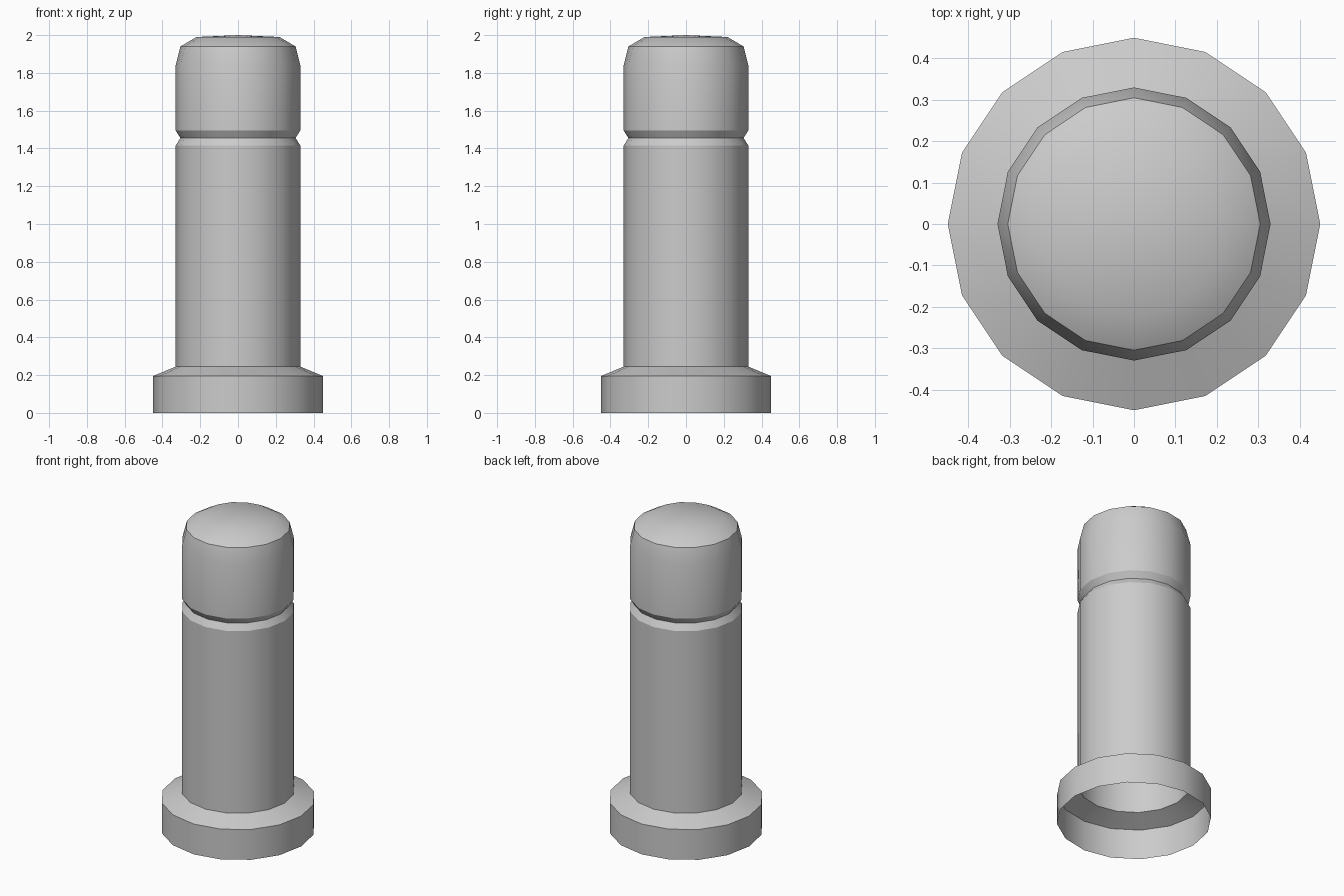
import bpy
import bmesh
import math

cube = bpy.data.objects.get("Cube")
if cube:
    bpy.data.objects.remove(cube)

SIDES = 16

# Plain grey finish
grey = bpy.data.materials.new("plain_grey")
grey.use_nodes = True
colour = (0.6, 0.6, 0.6, 1)
grey.diffuse_color = colour
grey.node_tree.nodes["Principled BSDF"].inputs["Base Color"].default_value = colour


def lathe(name, profile):
    """Spin a (radius, height) profile around z into an open shell."""
    bm = bmesh.new()
    verts = [bm.verts.new((r, 0, z)) for r, z in profile]
    edges = [bm.edges.new(pair) for pair in zip(verts, verts[1:])]
    bmesh.ops.spin(bm, geom=verts + edges, cent=(0, 0, 0), axis=(0, 0, 1),
                   angle=math.tau, steps=SIDES, use_merge=True)
    bmesh.ops.remove_doubles(bm, verts=bm.verts, dist=0.0005)
    bmesh.ops.recalc_face_normals(bm, faces=bm.faces)
    # Keep the open shell facing outwards
    if sum(f.normal.dot(f.calc_center_median()) * f.calc_area() for f in bm.faces) < 0:
        bmesh.ops.reverse_faces(bm, faces=bm.faces)
    mesh = bpy.data.meshes.new(name)
    bm.to_mesh(mesh)
    bm.free()
    mesh.materials.append(grey)
    obj = bpy.data.objects.new(name, mesh)
    bpy.context.collection.objects.link(obj)
    bpy.ops.object.select_all(action='DESELECT')
    obj.select_set(True)
    bpy.context.view_layer.objects.active = obj
    bpy.ops.object.shade_smooth_by_angle(angle=math.radians(30))
    return obj


# Wide foot, hollow and open underneath, with a sloping shoulder
lathe("base_flange", [(0.45, 0), (0.45, 0.195), (0.33, 0.245)])

# Straight post ending at the bottom of the groove
lathe("shaft", [(0.33, 0.245), (0.33, 1.415), (0.305, 1.455)])

# Rounded head above the groove
lathe("cap", [(0.305, 1.455), (0.33, 1.495), (0.33, 1.84),
              (0.305, 1.94), (0.22, 1.99), (0, 2.0)])
